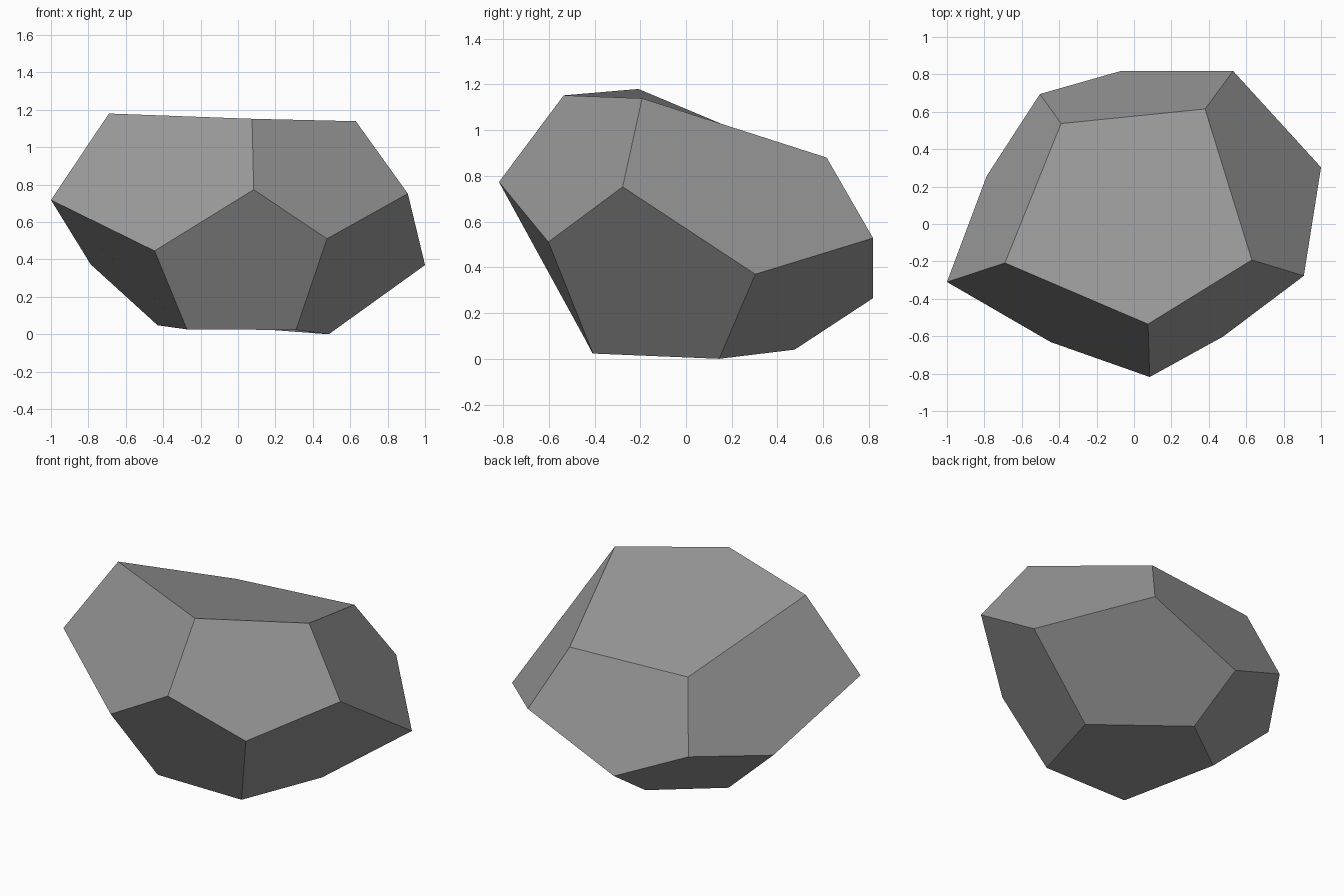
import bpy, bmesh

if "Cube" in bpy.data.objects:
    bpy.data.objects.remove(bpy.data.objects["Cube"])

# A boulder: an irregular dodecahedron made of four rings of five corners,
# each ring listed counter-clockwise seen from above.
TOP = [(-.69, -.208, 1.18), (.075, -.535, 1.152), (.63, -.192, 1.139), (.38, .615, .88), (-.39, .537, .867)]
UPPER = [(-1, -.31, .718), (.084, -.818, .773), (.908, -.277, .752), (.53, .818, .528), (-.503, .695, .455)]
LOWER = [(-.446, -.631, .446), (.476, -.602, .511), (1, .303, .37), (-.07, .818, .265), (-.788, .256, .374)]
BOTTOM = [(-.273, -.41, .026), (.31, -.407, .023), (.485, .145, 0), (-.05, .475, .04), (-.43, .19, .048)]

bm = bmesh.new()
t, u, l, b = [[bm.verts.new(p) for p in ring] for ring in (TOP, UPPER, LOWER, BOTTOM)]

# Caps, then the upper and lower belts of five-sided facets
bm.faces.new(t)
bm.faces.new(b[::-1])
for i in range(5):
    j = (i + 1) % 5
    bm.faces.new((t[j], t[i], u[i], l[i], u[j]))
    bm.faces.new((b[i], b[j], l[j], u[j], l[i]))
bmesh.ops.recalc_face_normals(bm, faces=bm.faces)

mesh = bpy.data.meshes.new("boulder")
bm.to_mesh(mesh)
bm.free()

# Single plain stone colour
stone = bpy.data.materials.new("stone grey")
stone.diffuse_color = (.32, .32, .32, 1)
stone.use_nodes = True
stone.node_tree.nodes["Principled BSDF"].inputs["Base Color"].default_value = stone.diffuse_color
mesh.materials.append(stone)
bpy.context.collection.objects.link(bpy.data.objects.new("boulder", mesh))
